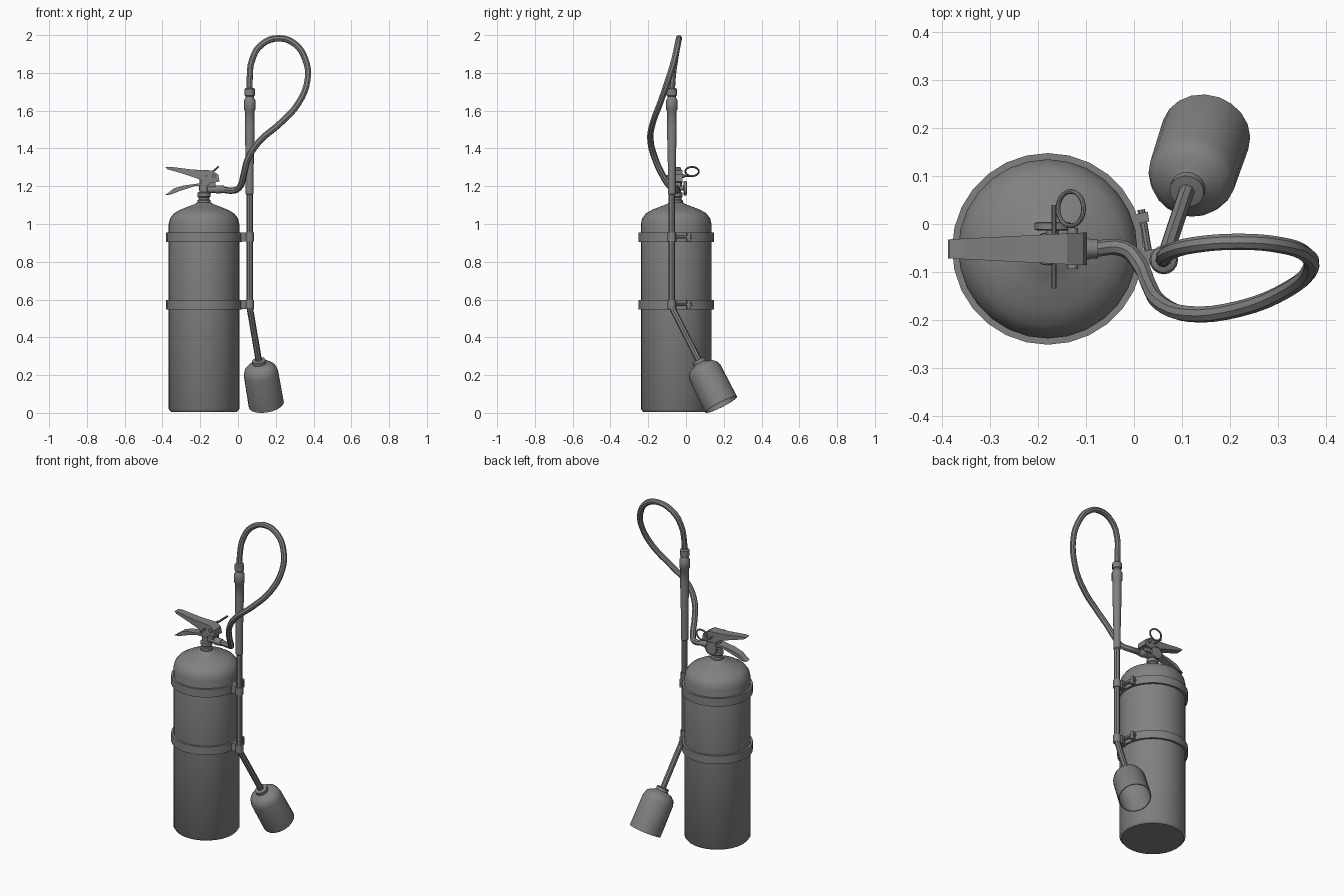
import bpy, bmesh, math
from mathutils import Vector, Matrix

cube = bpy.data.objects.get("Cube")
if cube:
    bpy.data.objects.remove(cube, do_unlink=True)

GREY = (0.22, 0.22, 0.22, 1)
grey = bpy.data.materials.new("plain grey")
grey.use_nodes = True
grey.diffuse_color = GREY
grey.node_tree.nodes["Principled BSDF"].inputs["Base Color"].default_value = GREY


def finish(ob, smooth=True):
    if not ob.data.materials:
        ob.data.materials.append(grey)
    bpy.ops.object.select_all(action='DESELECT')
    ob.select_set(True)
    bpy.context.view_layer.objects.active = ob
    if smooth:
        bpy.ops.object.shade_smooth_by_angle(angle=math.radians(40))
    return ob


def from_bmesh(name, bm, smooth=True):
    bmesh.ops.recalc_face_normals(bm, faces=bm.faces)
    me = bpy.data.meshes.new(name)
    bm.to_mesh(me)
    bm.free()
    ob = bpy.data.objects.new(name, me)
    bpy.context.collection.objects.link(ob)
    return finish(ob, smooth)


def lathe(name, profile, origin, axis=(0, 0, 1), sides=24, closed=False):
    """Spin (radius, distance along axis) points around an axis."""
    bm = bmesh.new()
    rows = []
    for r, h in profile:
        rows.append([bm.verts.new((r * math.cos(math.tau * i / sides),
                                   r * math.sin(math.tau * i / sides), h))
                     for i in range(sides)])
    pairs = list(zip(rows, rows[1:]))
    if closed:
        pairs.append((rows[-1], rows[0]))
    for a, b in pairs:
        for i in range(sides):
            j = (i + 1) % sides
            bm.faces.new((a[i], a[j], b[j], b[i]))
    if not closed:
        bm.faces.new(rows[0])
        bm.faces.new(rows[-1])
    turn = Vector((0, 0, 1)).rotation_difference(Vector(axis)).to_matrix().to_4x4()
    bm.transform(Matrix.Translation(origin) @ turn)
    return from_bmesh(name, bm)


def rod(name, start, end, radius, sides=12):
    start, end = Vector(start), Vector(end)
    d = end - start
    return lathe(name, [(radius, 0), (radius, d.length)], start, d, sides)


def tube(name, points, radius):
    cu = bpy.data.curves.new(name, 'CURVE')
    cu.dimensions = '3D'
    cu.bevel_depth = radius
    cu.bevel_resolution = 2
    cu.resolution_u = 4
    cu.use_fill_caps = True
    sp = cu.splines.new('BEZIER')
    sp.bezier_points.add(len(points) - 1)
    for bp, p in zip(sp.bezier_points, points):
        bp.co = p
        bp.handle_left_type = bp.handle_right_type = 'AUTO'
    cu.materials.append(grey)
    ob = bpy.data.objects.new(name, cu)
    bpy.context.collection.objects.link(ob)
    finish(ob, False)
    bpy.ops.object.convert(target='MESH')
    return finish(bpy.context.view_layer.objects.active)


def box(name, centre, size, turn=0):
    bm = bmesh.new()
    bmesh.ops.create_cube(bm, size=1)
    bm.transform(Matrix.Translation(centre) @ Matrix.Rotation(turn, 4, 'Z')
                 @ Matrix.Diagonal((*size, 1)))
    return from_bmesh(name, bm, False)


def lever(name, outline):
    """Side outline in x and z, wider towards the pivot end."""
    bm = bmesh.new()
    sides = []
    for s in (-1, 1):
        sides.append([bm.verts.new((x, CY + s * (0.02 + 0.05 * (x + 0.385)), z))
                      for x, z in outline])
    a, b = sides
    bm.faces.new(a)
    bm.faces.new(b)
    for i in range(len(outline)):
        j = (i + 1) % len(outline)
        bm.faces.new((a[i], a[j], b[j], b[i]))
    return from_bmesh(name, bm, False)


CX, CY = -0.18, -0.052      # cylinder axis
PX, PY = 0.062, -0.075      # lance axis

# Pressure cylinder and its neck
lathe("cylinder_body", [(0.176, 0.006), (0.187, 0.02), (0.187, 1.0), (0.18, 1.03),
                        (0.16, 1.056), (0.128, 1.075), (0.085, 1.092),
                        (0.05, 1.105), (0.035, 1.115)], (CX, CY, 0), sides=28)
lathe("neck_collar", [(0.035, 1.1), (0.035, 1.125), (0.028, 1.13), (0.028, 1.14),
                      (0.034, 1.145), (0.034, 1.165), (0.025, 1.17), (0.025, 1.24)],
      (CX, CY, 0), sides=16)

# Bands with lance clamps
for label, z in (("lower", 0.573), ("upper", 0.931)):
    lathe(label + "_band", [(0.185, -0.025), (0.2, -0.025), (0.2, 0.025), (0.185, 0.025)],
          (CX, CY, z), sides=28, closed=True)
    lathe(label + "_lance_clip", [(0.015, -0.024), (0.022, -0.024), (0.022, 0.024), (0.015, 0.024)],
          (PX, PY, z), sides=12, closed=True)
    box(label + "_clip_tab", (0.03, PY + 0.005, z), (0.04, 0.03, 0.048), 0.2)
    rod(label + "_bolt", (0.015, 0.03, z), (0.032, -0.07, z), 0.008, 8)
    box(label + "_bolt_block", (0.017, 0.013, z), (0.027, 0.02, 0.048), 0.17)

# Valve head, outlet and gauge
box("valve_head", (-0.155, CY, 1.225), (0.07, 0.045, 0.06))
lathe("outlet", [(0.018, 0), (0.018, 0.06), (0.022, 0.065), (0.022, 0.085),
                 (0.02, 0.09), (0.02, 0.105)], (CX, CY, 1.183), (1, 0, 0), 12)
rod("gauge_stem", (-0.17, CY, 1.19), (-0.17, -0.01, 1.19), 0.013)
lathe("gauge", [(0.03, 0), (0.038, 0.003), (0.038, 0.016), (0.032, 0.018), (0.032, 0.015)],
      (-0.17, -0.014, 1.19), (0, 1, 0), 20)

# Squeeze levers
lever("upper_lever", [(-0.385, 1.302), (-0.36, 1.303), (-0.24, 1.288), (-0.14, 1.284),
                      (-0.105, 1.262), (-0.098, 1.225), (-0.18, 1.21), (-0.2, 1.235),
                      (-0.29, 1.266), (-0.375, 1.29)])
lever("lower_lever", [(-0.388, 1.152), (-0.365, 1.168), (-0.34, 1.188), (-0.29, 1.203),
                      (-0.2, 1.216), (-0.15, 1.216), (-0.16, 1.2), (-0.23, 1.2),
                      (-0.31, 1.174), (-0.355, 1.156)])
rod("lever_pivot", (-0.128, -0.094, 1.255), (-0.128, -0.008, 1.255), 0.011)

# Safety pin with a tilted pull ring
rod("safety_pin", (-0.167, -0.135, 1.255), (-0.167, 0.04, 1.255), 0.005, 8)
bpy.ops.mesh.primitive_torus_add(major_segments=24, minor_segments=8, major_radius=0.036,
                                 minor_radius=0.005, location=(-0.132, 0.032, 1.278),
                                 rotation=(0, math.radians(-42), 0))
ring = bpy.context.object
ring.name = "pull_ring"
finish(ring)

# Looping hose from the outlet to the lance
tube("hose", [(-0.09, CY, 1.183), (-0.02, CY, 1.178), (0.012, -0.085, 1.2),
              (0.03, -0.125, 1.26), (0.055, -0.165, 1.35), (0.115, -0.188, 1.44),
              (0.22, -0.177, 1.53), (0.32, -0.137, 1.64), (0.369, -0.092, 1.77),
              (0.357, -0.062, 1.87), (0.305, -0.044, 1.95), (0.22, -0.037, 1.983),
              (0.125, -0.044, 1.95), (0.075, -0.058, 1.87), (PX, -0.071, 1.77),
              (PX, PY, 1.68)], 0.017)

# Lance grip and coupling
lathe("lance_grip", [(0.016, 1.155), (0.021, 1.16), (0.021, 1.3), (0.026, 1.52),
                     (0.026, 1.6), (0.03, 1.605), (0.03, 1.655), (0.024, 1.665),
                     (0.022, 1.675), (0.027, 1.68), (0.027, 1.715), (0.02, 1.72)],
      (PX, PY, 0), sides=16)

# Lance pipe, bent outward to the horn
bend = Vector((PX, PY, 0.56))
tip = Vector((0.113, 0.077, 0.26))
aim = (tip - bend).normalized()
tube("lance_pipe", [(PX, PY, 1.18), (PX, PY, 0.9), (PX, PY, 0.6), (PX, PY, 0.575),
                    bend + aim * 0.02, bend + aim * 0.05, tip], 0.017)

# Open discharge horn
lathe("horn", [(0.018, -0.022), (0.036, -0.02), (0.036, -0.002), (0.045, 0.004),
               (0.066, 0.012), (0.083, 0.028), (0.092, 0.055), (0.094, 0.245),
               (0.089, 0.245), (0.086, 0.06), (0.06, 0.022), (0.018, 0.012)],
      tip, aim, 20)
